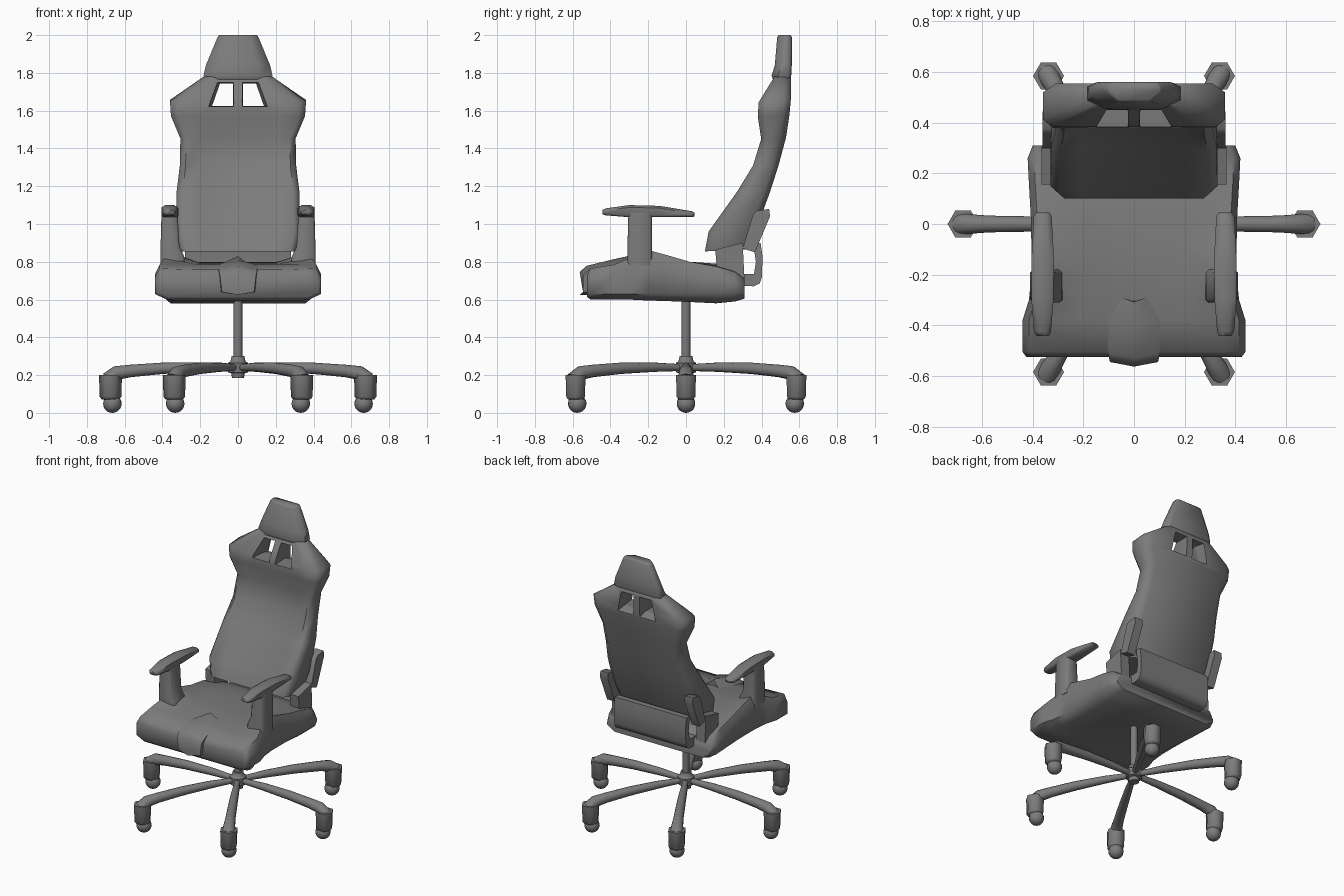
import bpy, bmesh, math
from mathutils import Matrix, Vector

if "Cube" in bpy.data.objects:
    bpy.data.objects.remove(bpy.data.objects["Cube"])

grey = bpy.data.materials.new("dark_grey")
grey.diffuse_color = (.2, .2, .2, 1)
grey.use_nodes = True
grey.node_tree.nodes["Principled BSDF"].inputs["Base Color"].default_value = grey.diffuse_color


def loft(name, rings, angle=58, mirror=False, smooth=True):
    """Skin a list of equal-length point rings and cap both ends."""
    bm = bmesh.new()
    vs = [[bm.verts.new(p) for p in r] for r in rings]
    n = len(rings[0])
    for a, b in zip(vs, vs[1:]):
        for i in range(n):
            j = (i + 1) % n
            bm.faces.new((a[i], a[j], b[j], b[i]))
    bm.faces.new(vs[0])
    bm.faces.new(vs[-1])
    bmesh.ops.recalc_face_normals(bm, faces=bm.faces)
    me = bpy.data.meshes.new(name)
    bm.to_mesh(me)
    bm.free()
    me.materials.append(grey)
    ob = bpy.data.objects.new(name, me)
    bpy.context.collection.objects.link(ob)
    bpy.ops.object.select_all(action='DESELECT')
    ob.select_set(True)
    bpy.context.view_layer.objects.active = ob
    if smooth:
        bpy.ops.object.shade_smooth_by_angle(angle=math.radians(angle))
    if mirror:
        ob.modifiers.new("mirror", 'MIRROR')
    return ob


def circle(c, r, n=12, tilt=0.0):
    """Horizontal ring, tilted about y by the given angle."""
    m = Matrix.Rotation(tilt, 3, 'Y')
    return [Vector(c) + m @ Vector((r * math.cos(2 * math.pi * i / n),
                                    r * math.sin(2 * math.pi * i / n), 0)) for i in range(n)]


def prism(name, profile, x0, x1, mirror=False):
    """Extrude a (y, z) profile along x."""
    return loft(name, [[(x, y, z) for y, z in profile] for x in (x0, x1)], 58, mirror)


def octagon(x0, x1, y0, y1, z, c):
    """Rectangle with clipped corners."""
    return [(x0 + c, y0, z), (x1 - c, y0, z), (x1, y0 + c, z), (x1, y1 - c, z),
            (x1 - c, y1, z), (x0 + c, y1, z), (x0, y1 - c, z), (x0, y0 + c, z)]


# Six-legged base with casters
leg_path = [(.03, .24, .018, 90), (.2, .242, .025, 91), (.4, .236, .030, 94),
            (.57, .222, .033, 98), (.64, .212, .038, 115), (.68, .185, .042, 150)]
for k in range(6):
    turn = Matrix.Rotation(k * math.pi / 3, 4, 'Z')
    leg = loft(f"base_leg_{k}", [circle((r, 0, z), s, 12, math.radians(t))
                                 for r, z, s, t in leg_path])
    house = loft(f"caster_housing_{k}", [circle((.675, 0, z), s, 6)
                                         for z, s in ((.07, .046), (.085, .057), (.2, .061))], 62)
    bpy.ops.mesh.primitive_uv_sphere_add(segments=16, ring_count=10, radius=.049,
                                         location=turn @ Vector((.665, 0, .049)))
    ball = bpy.context.object
    ball.name = f"caster_ball_{k}"
    ball.data.materials.append(grey)
    bpy.ops.object.shade_smooth()
    leg.matrix_world = turn
    house.matrix_world = turn

# Hub and gas column
loft("hub", [circle((0, 0, z), r, 16) for z, r in
             ((.185, .032), (.21, .036), (.215, .052), (.265, .054), (.272, .04), (.3, .034))])
loft("column", [circle((0, 0, z), .023, 16) for z in (.28, .62)])

# Seat: y, half width, inner top, bolster top, lower side, bottom
seat_rows = [(-.525, .425, .72, .73, .64, .615), (-.505, .44, .758, .765, .63, .60),
             (-.38, .44, .785, .785, .63, .60), (-.30, .415, .79, .82, .63, .60),
             (-.20, .405, .795, .862, .63, .595), (-.10, .405, .797, .835, .63, .592),
             (.02, .407, .80, .80, .63, .587), (.16, .415, .79, .775, .63, .58),
             (.26, .42, .76, .745, .63, .59), (.31, .40, .72, .71, .64, .605)]
rings = []
for y, w, zi, zb, zl, zo in seat_rows:
    half = [(w * .86, zo), (w, zl), (w, zb - .05), (w - .025, zb),
            (w - .09, zb * .6 + zi * .4), (w * .5, zi)]
    rings.append([(x, y, z) for x, z in half] + [(-x, y, z) for x, z in reversed(half)])
loft("seat", rings)

# Raised pad at the front centre of the seat
pad = [(-.545, .095, .745, .725), (-.51, .103, .778, .76), (-.38, .10, .81, .785), (-.29, .05, .83, .79)]
loft("seat_front_pad", [[(-w, y, ze), (0, y - .018, zc), (w, y, ze), (w * .9, y, .64),
                         (0, y - .018, .625), (-w * .9, y, .64)] for y, w, zc, ze in pad], 50)

# Backrest: half width, front y z, rear y z, centre recess
back_rows = [(.305, .10, .855, .33, .865, .0), (.33, .12, .96, .375, .98, .03),
             (.325, .27, 1.17, .445, 1.17, .04), (.308, .355, 1.31, .49, 1.31, .035),
             (.305, .398, 1.45, .53, 1.46, .025), (.355, .38, 1.57, .548, 1.58, .0),
             (.36, .385, 1.645, .555, 1.66, .0), (.185, .468, 1.78, .555, 1.775, .0)]
rings = []
for w, yf, zf, yb, zb, rec in back_rows:
    half = [(.65, yf + rec), (.9, yf), (1, yf + .03), (1, yb - .035), (.86, yb)]
    full = half + [(-x, y) for x, y in reversed(half)]
    rings.append([(x * w, y, zf + (zb - zf) * (y - yf) / (yb - yf)) for x, y in full])
back = loft("backrest", rings)

# Two openings under the headrest, flared to the front and the rear
for s in (-1, 1):
    cut = loft("opening_cutter",
               [[(s * a, y, z0), (s * b, y, z0), (s * c, y, z1), (s * d, y, z1)]
                for y, a, b, c, d, z0, z1 in ((.36, .022, .16, .14, .02, 1.62, 1.76),
                                              (.49, .026, .137, .095, .026, 1.625, 1.745),
                                              (.57, .024, .15, .12, .022, 1.60, 1.75))], smooth=False)
    bpy.context.view_layer.objects.active = back
    mod = back.modifiers.new("opening", 'BOOLEAN')
    mod.object = cut
    mod.operation = 'DIFFERENCE'
    mod.solver = 'EXACT'
    bpy.ops.object.modifier_apply(modifier=mod.name)
    bpy.data.objects.remove(cut)

# Headrest
loft("headrest", [[(-w, yf + .035, z), (-w * .6, yf, z), (w * .6, yf, z), (w, yf + .035, z),
                   (w, yb - .015, z), (w * .85, yb, z), (-w * .85, yb, z), (-w, yb - .015, z)]
                  for z, w, yf, yb in ((1.765, .175, .46, .553), (1.785, .183, .453, .557),
                                       (1.84, .17, .47, .56), (1.99, .108, .483, .56), (2.0, .10, .49, .555))])

# Hinge wings, hinge brackets and rear panel
prism("hinge_wing", [(.30, .87), (.355, 1.05), (.375, 1.07), (.44, 1.08), (.445, 1.04), (.365, .85)],
      .30, .362, True)
prism("hinge_bracket", [(.165, .74), (.155, .865), (.30, .90), (.31, .70)], .295, .365, True)
prism("rear_panel", [(.28, .675), (.28, .735), (.36, .735), (.37, .80), (.355, .90),
                     (.395, .90), (.405, .83), (.402, .72), (.39, .685), (.36, .67)], -.28, .28)

# Armrests
loft("armrest_post", [octagon(x0, x1, y0, y1, z, .012) for z, x0, x1, y0, y1 in
                      ((.78, .28, .41, -.31, -.18), (.83, .285, .41, -.31, -.18),
                       (.88, .31, .41, -.31, -.18), (1.06, .32, .405, -.305, -.18))], 50, True)
pad_rows = [(-.442, .335, .385, 1.052, 1.075), (-.425, .328, .395, 1.046, 1.083), (-.30, .318, .405, 1.036, 1.1),
            (-.14, .316, .405, 1.036, 1.096), (.03, .325, .396, 1.036, 1.068), (.045, .335, .388, 1.04, 1.06)]
loft("armrest_pad", [[(a + .01, y, b), (c - .01, y, b), (c, y, b + .01), (c, y, t - .012), (c - .02, y, t),
                      (a + .02, y, t), (a, y, t - .012), (a, y, b + .01)] for y, a, c, b, t in pad_rows], 58, True)
